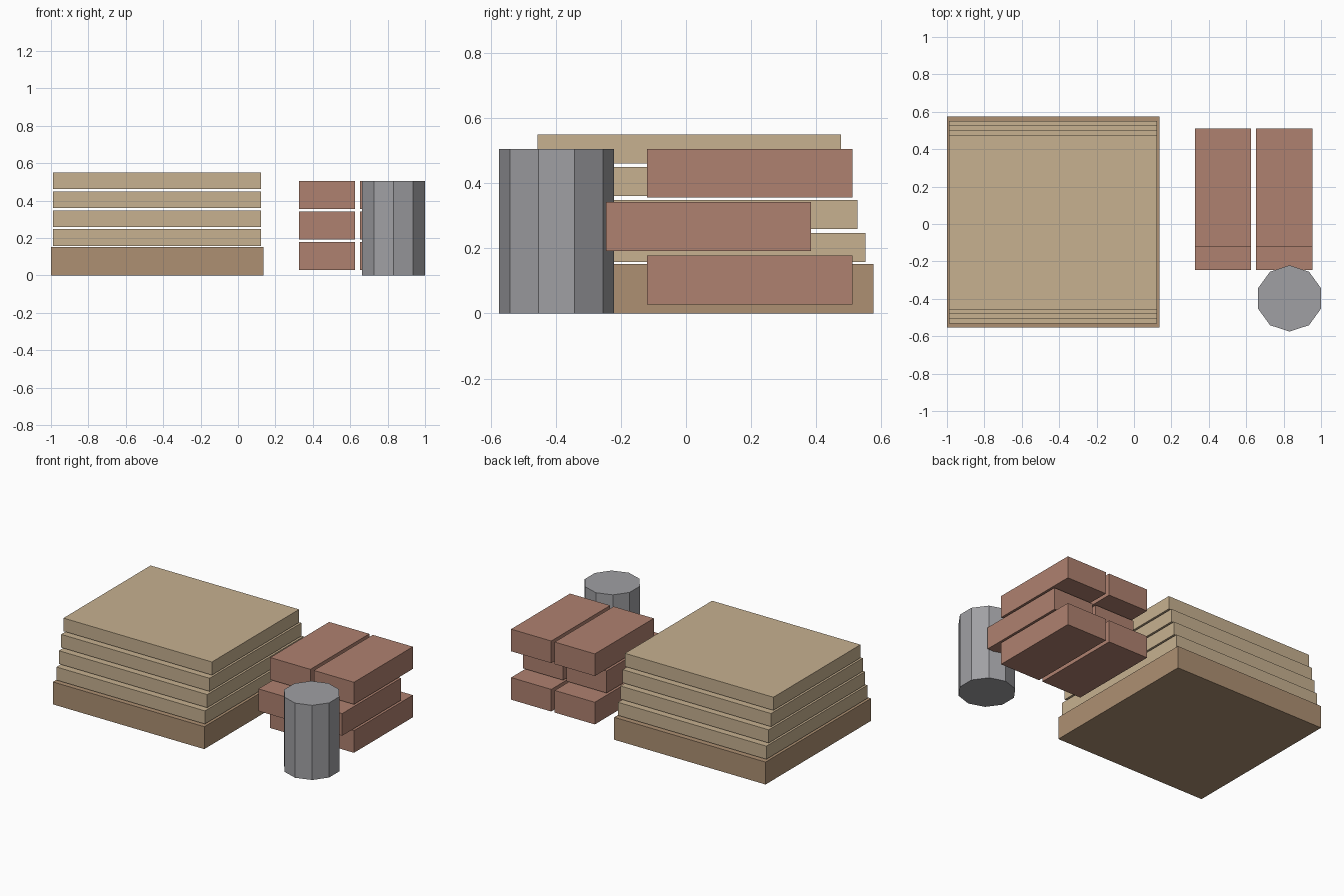
import bpy

if "Cube" in bpy.data.objects:
    bpy.data.objects.remove(bpy.data.objects["Cube"])


def material(name, rgb):
    m = bpy.data.materials.new(name)
    m.diffuse_color = (*rgb, 1.0)
    m.use_nodes = True
    m.node_tree.nodes["Principled BSDF"].inputs["Base Color"].default_value = m.diffuse_color
    return m


def box(name, center, size, mat):
    bpy.ops.mesh.primitive_cube_add(size=1, location=center)
    ob = bpy.context.object
    ob.name = name
    ob.scale = size
    bpy.ops.object.transform_apply(location=False, rotation=False, scale=True)
    ob.data.materials.append(mat)
    return ob


dark_wood = material("dark_wood", (0.42, 0.28, 0.17))
light_wood = material("light_wood", (0.57, 0.44, 0.28))
clay = material("clay", (0.43, 0.22, 0.16))
steel = material("steel", (0.35, 0.35, 0.37))

# Pallet under the board stack
box("pallet_base", (-0.4325, 0.011, 0.076), (1.135, 1.13, 0.152), dark_wood)

# Stacked boards, each a little shallower than the one below
for i in range(4):
    box(f"board_{i + 1}", (-0.4325, 0.01, 0.203 + i * 0.101),
        (1.113, 1.083 - i * 0.05, 0.089), light_wood)

# Blocks: three rows of two, with the middle row shifted forward
for row in range(3):
    y = 0.069 if row == 1 else 0.196
    for side, x in (("left", 0.476), ("right", 0.803)):
        box(f"block_{side}_{row + 1}", (x, y, 0.103 + row * 0.164),
            (0.301, 0.631, 0.15), clay)

# Ten-sided drum
bpy.ops.mesh.primitive_cylinder_add(vertices=10, radius=0.177, depth=0.506,
                                    location=(0.8315, -0.398, 0.253))
drum = bpy.context.object
drum.name = "drum"
drum.data.materials.append(steel)
